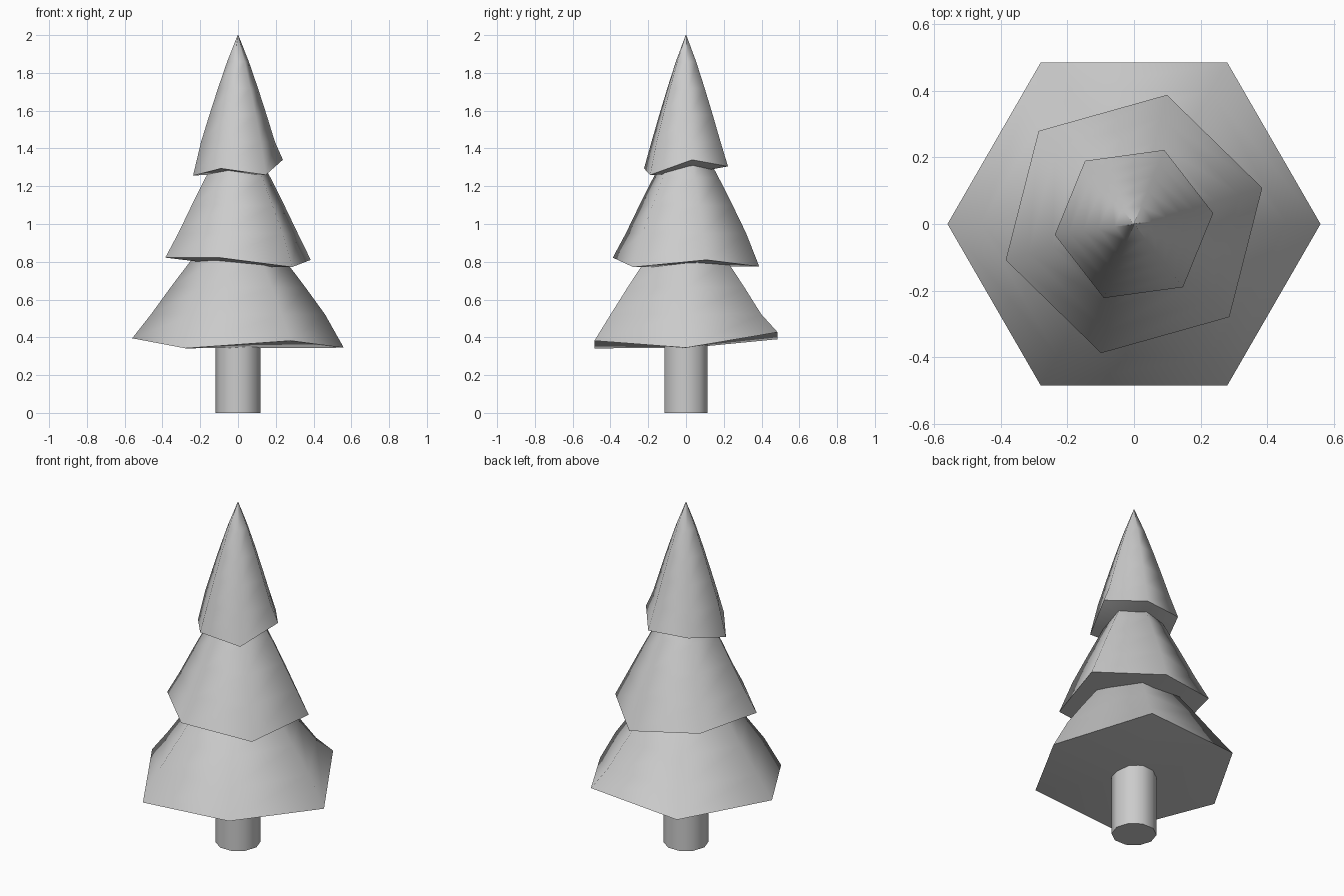
import bpy, bmesh
from math import cos, sin, radians

if "Cube" in bpy.data.objects:
    bpy.data.objects.remove(bpy.data.objects["Cube"])


def finish(name, bm):
    bmesh.ops.recalc_face_normals(bm, faces=bm.faces)
    mesh = bpy.data.meshes.new(name)
    bm.to_mesh(mesh)
    bm.free()
    obj = bpy.data.objects.new(name, mesh)
    bpy.context.collection.objects.link(obj)
    bpy.ops.object.select_all(action='DESELECT')
    obj.select_set(True)
    bpy.context.view_layer.objects.active = obj
    bpy.ops.object.shade_smooth_by_angle(angle=radians(62))
    return obj


def tier(name, radius, turn, rim_heights, centre, tip):
    """Six-sided cone with an uneven rim and slightly bulging sides."""
    bm = bmesh.new()
    base = sum(rim_heights) / 6

    def ring(r, heights):
        return [bm.verts.new((r * cos(radians(turn + 60 * i)),
                              r * sin(radians(turn + 60 * i)), z))
                for i, z in enumerate(heights)]

    rings = [ring(radius, rim_heights)]
    for t in (0.2, 0.4, 0.6, 0.8, 1):
        r = max(radius * (1 - t) ** 0.88, 0.002)
        rings.append(ring(r, [base + t * (tip - base)] * 6))
    hub = bm.verts.new((0, 0, centre))
    for i in range(6):
        j = (i + 1) % 6
        bm.faces.new((rings[0][j], rings[0][i], hub))
        for low, high in zip(rings, rings[1:]):
            bm.faces.new((low[i], low[j], high[j], high[i]))
    bm.faces.new(rings[-1])
    return finish(name, bm)


# Trunk: ten-sided post reaching into the lowest tier
bm = bmesh.new()
bottom = [bm.verts.new((0.12 * cos(radians(36 * i)), 0.12 * sin(radians(36 * i)), 0))
          for i in range(10)]
cap = bm.faces.new(bottom)
top = bmesh.ops.extrude_face_region(bm, geom=[cap], use_keep_orig=True)
bmesh.ops.translate(bm, vec=(0, 0, 0.45),
                    verts=[g for g in top['geom'] if isinstance(g, bmesh.types.BMVert)])
finish("trunk", bm)

# Foliage tiers, rim heights counter-clockwise from the +x side
tier("lower_foliage", 0.56, 0, (0.345, 0.427, 0.39, 0.395, 0.342, 0.382), 0.343, 1.09)
tier("middle_foliage", 0.40, 15.7, (0.81, 0.775, 0.82, 0.822, 0.822, 0.772), 0.775, 1.54)
tier("upper_foliage", 0.24, 7.8, (1.34, 1.305, 1.31, 1.257, 1.294, 1.26), 1.265, 2.0)
